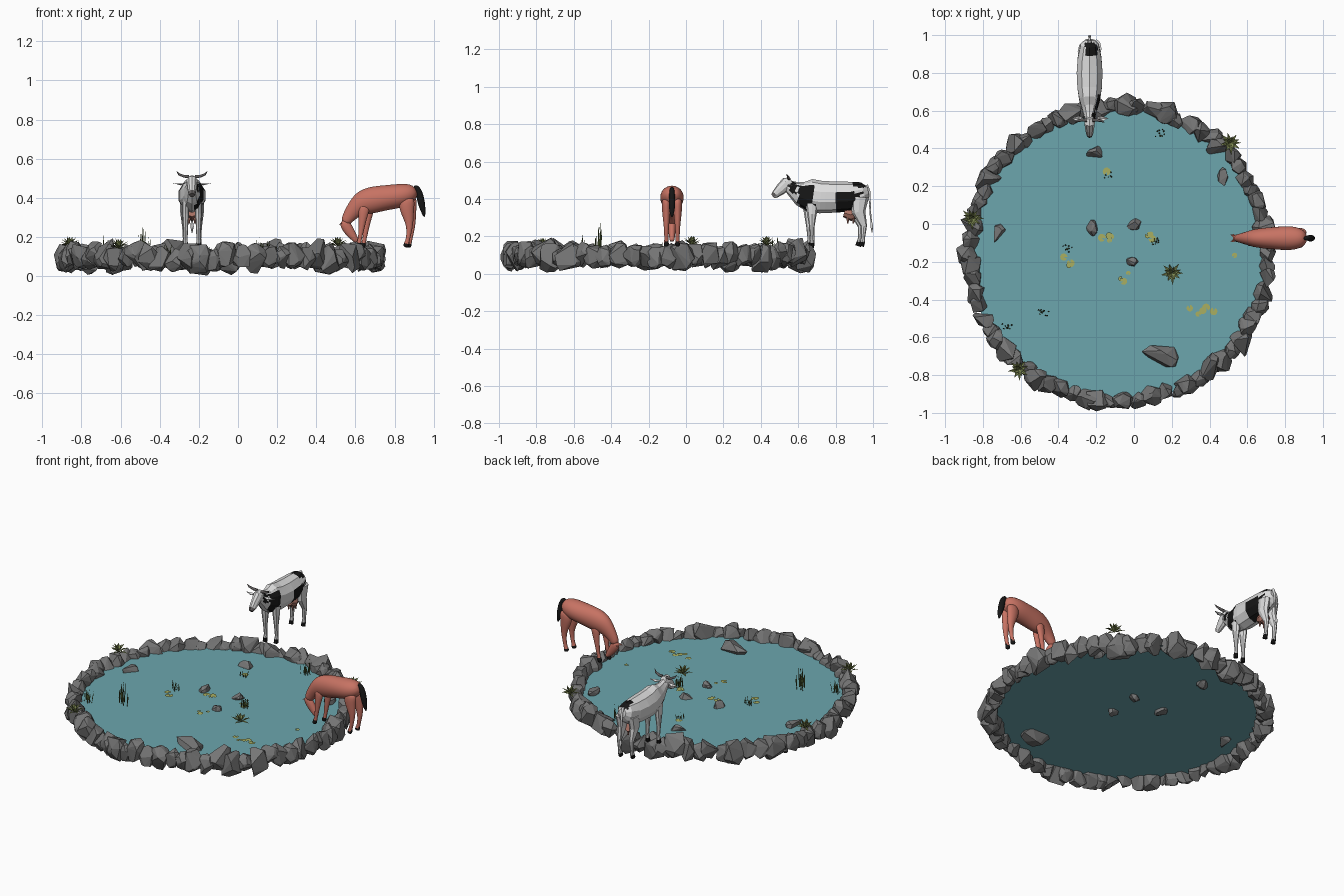
import bpy, bmesh, random
from math import sin, cos, pi, tau
from mathutils import Vector

random.seed(4)
rnd = random.uniform
if "Cube" in bpy.data.objects:
    bpy.data.objects.remove(bpy.data.objects["Cube"])


def material(name, r, g, b):
    m = bpy.data.materials.new(name)
    m.use_nodes = True
    m.diffuse_color = (r, g, b, 1)
    bsdf = next(n for n in m.node_tree.nodes if n.type == "BSDF_PRINCIPLED")
    bsdf.inputs["Base Color"].default_value = (r, g, b, 1)
    bsdf.inputs["Roughness"].default_value = .8
    return m


WATER = material("pond water", .15, .38, .42)
STONE = material("grey stone", .18, .18, .18)
CHESTNUT = material("chestnut hide", .57, .17, .125)
BLACK = material("black hide", .008, .008, .008)
WHITE = material("white hide", .72, .72, .72)
UDDER = material("udder pink", .4, .17, .13)
HORN = material("horn grey", .13, .12, .12)
LILY = material("lily green", .4, .43, .12)
SPIKY = material("spiky leaf green", .25, .3, .1)
REED = material("reed green", .1, .14, .04)


def finish(name, bm, *mats, smooth=False):
    me = bpy.data.meshes.new(name)
    bm.to_mesh(me)
    bm.free()
    for m in mats:
        me.materials.append(m)
    ob = bpy.data.objects.new(name, me)
    bpy.context.collection.objects.link(ob)
    if smooth:
        me.shade_smooth()
        mod = ob.modifiers.new("rounding", "SUBSURF")
        mod.levels = mod.render_levels = 2
    return ob


# Sections are (along, height, half depth, half width) in the animal's side plane
def loft(name, place, sections, mats, rule=None, side=0, shift=0, sides=10, smooth=False, cuts=0):
    bm = bmesh.new()
    grow = 1.06 if smooth else 1
    rings = []
    for i, (u, z, a, b) in enumerate(sections):
        before, after = sections[max(i - 1, 0)], sections[min(i + 1, len(sections) - 1)]
        t = Vector((after[0] - before[0], after[1] - before[1])).normalized()
        ring = []
        for k in range(sides):
            c, s = cos(tau * k / sides) * a * grow, sin(tau * k / sides) * b * grow
            ring.append(bm.verts.new(place(u + shift - t.y * c, side + s, z + t.x * c)))
        rings.append(ring)
    for p, q in zip(rings, rings[1:]):
        for k in range(sides):
            j = (k + 1) % sides
            bm.faces.new((p[k], p[j], q[j], q[k]))
    bm.faces.new(rings[0])
    bm.faces.new(rings[-1])
    bmesh.ops.recalc_face_normals(bm, faces=bm.faces)
    if cuts:
        bmesh.ops.subdivide_edges(bm, edges=bm.edges, cuts=cuts, use_grid_fill=True)
    if rule:
        for f in bm.faces:
            f.material_index = int(rule(f.calc_center_median()))
    return finish(name, bm, *mats, smooth=smooth)


def tube(name, points, radii, mat):
    cu = bpy.data.curves.new(name, "CURVE")
    cu.dimensions, cu.bevel_depth, cu.bevel_resolution = "3D", 1, 1
    cu.use_fill_caps = True
    sp = cu.splines.new("POLY")
    sp.points.add(len(points) - 1)
    for pt, co, r in zip(sp.points, points, radii):
        pt.co, pt.radius = (*co, 1), r
    cu.materials.append(mat)
    ob = bpy.data.objects.new(name, cu)
    bpy.context.collection.objects.link(ob)


# Folded pointed leaf from root to tip
def leaf(bm, root, tip, width, arch=0):
    root, tip = Vector(root), Vector(tip)
    d = tip - root
    across = d.cross(Vector((rnd(-.02, .02), rnd(-.02, .02), 1))).normalized() * width
    mid = root.lerp(tip, .45) + Vector((0, 0, arch))
    fold = mid - across.cross(d).normalized() * width * .5
    a, b, c, l, r = [bm.verts.new(p) for p in (root, tip, fold, mid + across, mid - across)]
    for tri in ((a, c, l), (c, b, l), (a, r, c), (c, r, b)):
        bm.faces.new(tri)


# Faceted stone: hull of random points stretched to an exact size
def rock(bm, centre, size, turn):
    pts = [Vector((random.gauss(0, 1), random.gauss(0, 1), random.gauss(0, 1))).normalized()
           for _ in range(17)]
    for i in range(3):
        lo, hi = min(p[i] for p in pts), max(p[i] for p in pts)
        for p in pts:
            p[i] = ((p[i] - lo) / (hi - lo) * 2 - 1) * size[i]
    cs, sn = cos(turn), sin(turn)
    vs = [bm.verts.new((centre[0] + p.x * cs - p.y * sn, centre[1] + p.x * sn + p.y * cs,
                        centre[2] + p.z)) for p in pts]
    bmesh.ops.convex_hull(bm, input=vs)


# Pond
CX, CY, LEVEL = -.085, -.155, .1
bm = bmesh.new()
bmesh.ops.create_circle(bm, cap_ends=True, segments=64, radius=.79)
finish("water", bm, WATER).location = (CX, CY, LEVEL)

bm = bmesh.new()
COUNT = 70
for i in range(COUNT):
    a = tau * i / COUNT + rnd(-.015, .015)
    big = rnd(0, 1) ** 2
    r = rnd(.78, .805)
    h = .058 + .024 * big
    rock(bm, (CX + cos(a) * r, CY + sin(a) * r * .98, max(h, .1 + rnd(-.02, .015))),
         (.042 + .022 * big, .05 + .022 * big, h), a + rnd(-.3, .3))
finish("stone_rim", bm, STONE)

bm = bmesh.new()
for x, y, w, d in ((.14, -.7, .1, .058), (-.21, .38, .042, .034), (.47, .25, .027, .05),
                   (-.71, -.05, .032, .05), (-.22, -.02, .032, .045), (0, 0, .038, .032),
                   (-.01, -.2, .034, .025)):
    rock(bm, (x, y, LEVEL), (w, d, .02 + w * .35), 0)
finish("pond_rocks", bm, STONE)

# Lily pads with a notch
bm = bmesh.new()
for x, y, n in ((-.15, -.06, 4), (.1, -.08, 4), (-.04, -.28, 3), (.33, -.455, 3),
                (.4, -.46, 3), (-.31, -.2, 2), (-.34, -.15, 1), (.53, -.14, 1), (-.14, .26, 1)):
    for _ in range(n):
        px, py, r, a = x + rnd(-.035, .035), y + rnd(-.03, .03), rnd(.011, .021), rnd(0, tau)
        z = LEVEL + rnd(.004, .009)
        rim = [(px + r * cos(a + t), py + r * sin(a + t), z) for t in [.3 + k * .57 for k in range(11)]]
        bm.faces.new([bm.verts.new(p) for p in [(px, py, z)] + rim])
finish("lily_pads", bm, LILY)

# Spiky rosettes
bm = bmesh.new()
for x, y, z in ((.51, .43, .15), (-.86, .03, .15), (-.61, -.77, .14), (.2, -.26, LEVEL)):
    for k in range(18):
        a, lift = k * 2.4, .15 + .07 * k
        reach = rnd(.055, .07)
        leaf(bm, (x, y, z), (x + cos(a) * cos(lift) * reach, y + sin(a) * cos(lift) * reach,
                             z + sin(lift) * .055), .009, .008)
finish("spiky_plants", bm, SPIKY)

# Reeds
bm = bmesh.new()
for x, y, top, n in ((-.48, -.47, .28, 14), (-.67, -.55, .22, 12), (.14, .48, .21, 10),
                     (-.35, -.13, .17, 8), (.11, -.09, .19, 12), (-.14, .26, .15, 5)):
    for k in range(n):
        px, py = x + rnd(-.025, .025), y + rnd(-.018, .018)
        high = top if k == 0 else LEVEL + (top - LEVEL) * rnd(.4, .9)
        leaf(bm, (px, py, LEVEL), (px + rnd(-.012, .012), py + rnd(-.012, .012), high), .0045)
finish("reeds", bm, REED)


# Cow
def cow_place(u, v, z):
    return (v - .235, u, z)


def patch(c):
    v = c.x + .235
    shoulder = v > .012 and .6 < c.y < .685 and .335 < c.z < .475
    neck = v > .01 and .555 < c.y < .59 and c.z > .43
    flank = v > 0 and .8 < c.y < .94 and c.z < .435 and c.z > .3 + (.86 - c.y) * .5
    rump = -.025 < v < .045 and .895 < c.y < .965 and c.z > .462
    return shoulder or neck or flank or rump


loft("cow_body", cow_place, [
    (.975, .44, .025, .025), (.95, .435, .056, .05), (.88, .413, .08, .066), (.8, .41, .083, .072),
    (.72, .41, .087, .068), (.66, .42, .088, .058), (.61, .43, .065, .042), (.57, .455, .042, .03),
    (.54, .475, .03, .024)], (WHITE, BLACK), patch, cuts=2)
loft("cow_head", cow_place, [
    (.565, .495, .022, .02), (.54, .483, .036, .029), (.505, .45, .03, .024), (.478, .425, .021, .019),
    (.465, .413, .013, .013)], (WHITE, HORN), lambda c: c.y < .473)
loft("cow_udder", cow_place, [(.91, .33, .03, .03), (.88, .315, .034, .034), (.845, .325, .022, .025)],
     (UDDER,), sides=8)
tube("cow_tail", [cow_place(u, 0, z) for u, z in
                  ((.965, .475), (.98, .44), (.985, .33), (.99, .28), (.993, .255), (.995, .22))],
     (.009, .007, .005, .005, .009, .002), WHITE)


def hoof(c):
    return c.z < .168


for side, s in (("left", 1), ("right", -1)):
    loft("cow_front_leg_" + side, cow_place, [
        (.665, .4, .038, .018), (.665, .32, .026, .018), (.665, .25, .014, .013), (.668, .185, .01, .01),
        (.665, .165, .014, .012), (.662, .14, .015, .013)], (WHITE, BLACK), hoof, s * .033, s * .008, 8)
    loft("cow_hind_leg_" + side, cow_place, [
        (.92, .41, .05, .026), (.915, .33, .036, .024), (.943, .255, .017, .014), (.938, .19, .011, .01),
        (.935, .17, .014, .012), (.928, .148, .016, .013)], (WHITE, BLACK), hoof, s * .037, s * .008, 8)
    tube("cow_horn_" + side, [cow_place(u, s * v, z) for u, v, z in (
        (.55, .015, .508), (.55, .042, .51), (.545, .066, .52), (.537, .078, .535))],
         (.009, .008, .006, .001), HORN)
    bm = bmesh.new()
    leaf(bm, cow_place(.553, s * .02, .48), cow_place(.56, s * .1, .475), .017, -.006)
    finish("cow_ear_" + side, bm, WHITE)
    for y in (.865, .895):
        tube("cow_teat_" + side, [cow_place(y, s * .014, .3), cow_place(y, s * .015, .268)],
             (.007, .004), UDDER)


# Horse
def horse_place(u, v, z):
    return (u, v - .075, z)


loft("horse_body", horse_place, [
    (.912, .44, .022, .024), (.885, .425, .05, .052), (.83, .41, .062, .066), (.75, .4, .064, .06),
    (.68, .388, .07, .055), (.63, .372, .062, .046), (.59, .335, .042, .032), (.56, .295, .031, .023),
    (.545, .268, .022, .02)], (CHESTNUT,), smooth=True)
loft("horse_head", horse_place, [
    (.535, .285, .018, .018), (.55, .26, .03, .023), (.575, .22, .026, .019), (.598, .19, .017, .015),
    (.61, .173, .011, .012)], (CHESTNUT,), smooth=True, sides=8)
loft("horse_tail", horse_place, [
    (.9, .462, .01, .01), (.922, .445, .017, .014), (.935, .385, .021, .02), (.947, .33, .013, .014),
    (.953, .3, .003, .003)], (BLACK,), smooth=True, sides=8)

for side, s in (("left", 1), ("right", -1)):
    loft("horse_front_leg_" + side, horse_place, [
        (.66, .37, .036, .02), (.65, .3, .022, .017), (.642, .235, .014, .013), (.635, .19, .01, .01),
        (.63, .166, .012, .011), (.627, .163, .013, .012), (.622, .14, .015, .013)],
         (CHESTNUT, BLACK), hoof, s * .03, s * .012, 8, True)
    loft("horse_hind_leg_" + side, horse_place, [
        (.87, .41, .046, .028), (.866, .34, .04, .025), (.886, .265, .018, .015), (.877, .2, .011, .011),
        (.87, .172, .012, .012), (.869, .169, .014, .013), (.863, .145, .017, .015)],
         (CHESTNUT, BLACK), hoof, s * .03, s * .006, 8, True)
    bm = bmesh.new()
    leaf(bm, horse_place(.54, s * .01, .275), horse_place(.51, s * .018, .262), .008)
    finish("horse_ear_" + side, bm, CHESTNUT)
